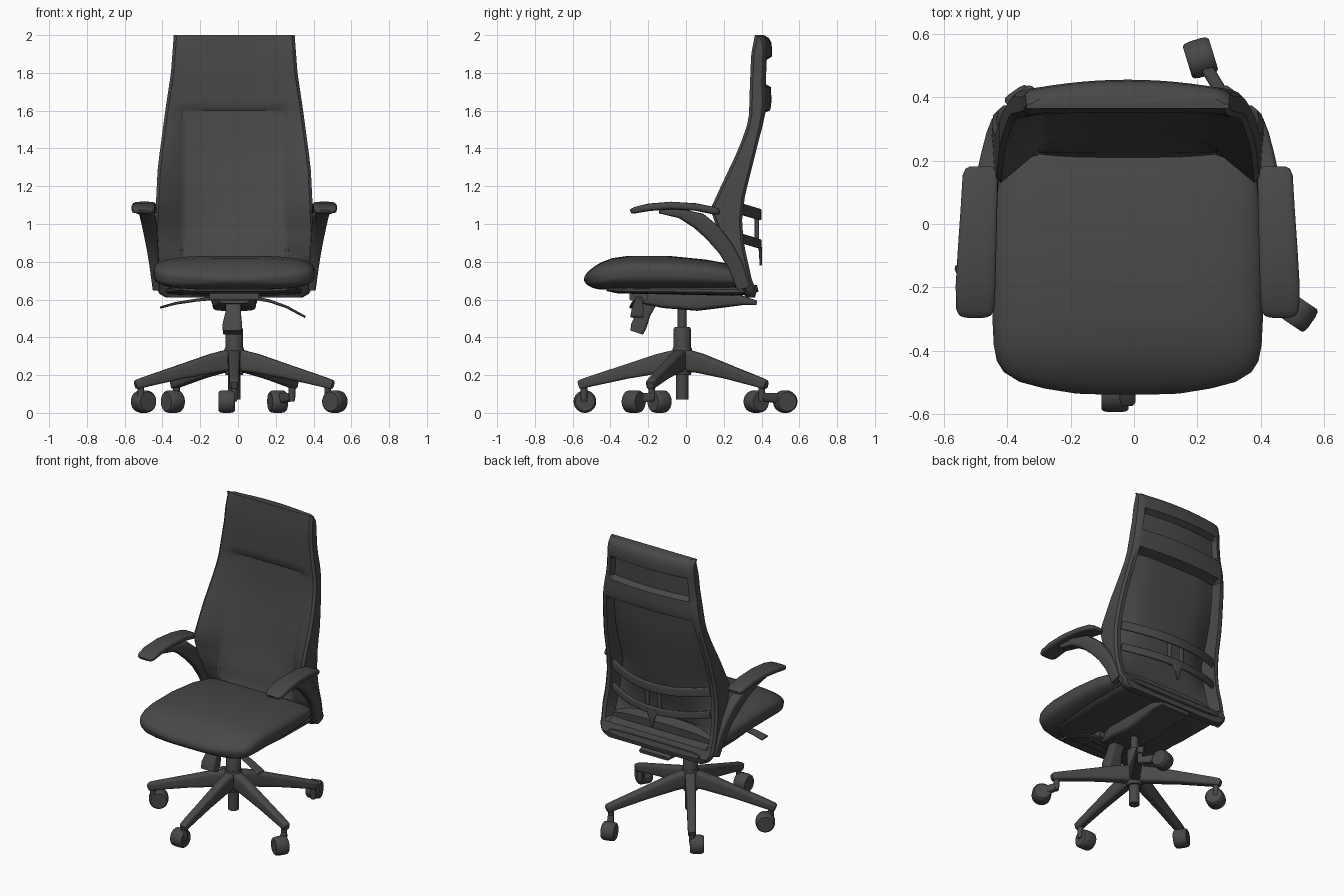
import bpy, bmesh, math
from mathutils import Vector

CX, CY = -0.02, -0.02          # chair axis
mat = bpy.data.materials.new("dark grey")
mat.diffuse_color = (0.065, 0.065, 0.065, 1)


def loft(name, rings, angle=40):
    """Skin a list of equal-length closed rings and cap both ends."""
    bm = bmesh.new()
    vs = [[bm.verts.new(p) for p in r] for r in rings]
    n = len(rings[0])
    for a, b in zip(vs, vs[1:]):
        for i in range(n):
            j = (i + 1) % n
            bm.faces.new((a[i], a[j], b[j], b[i]))
    bm.faces.new(vs[0])
    bm.faces.new(vs[-1])
    bmesh.ops.recalc_face_normals(bm, faces=bm.faces)
    me = bpy.data.meshes.new(name)
    bm.to_mesh(me)
    bm.free()
    me.materials.append(mat)
    me.shade_smooth()
    me.set_sharp_from_angle(angle=math.radians(angle))
    ob = bpy.data.objects.new(name, me)
    bpy.context.collection.objects.link(ob)
    return ob


def sweep(name, pts, side, p=4, n=24, angle=40):
    """Sweep a superellipse along points (x, y, z, half width, half height)."""
    side = Vector(side)
    pos = [Vector(q[:3]) for q in pts]
    rings = []
    for i, q in enumerate(pts):
        t = (pos[min(i + 1, len(pos) - 1)] - pos[max(i - 1, 0)]).normalized()
        up = t.cross(side).normalized()
        sd = up.cross(t)
        ring = []
        for k in range(n):
            a = 2 * math.pi * (k + 0.5) / n
            c, s = math.cos(a), math.sin(a)
            c = math.copysign(abs(c) ** (2 / p), c)
            s = math.copysign(abs(s) ** (2 / p), s)
            ring.append(pos[i] + sd * (c * q[3]) + up * (s * q[4]))
        rings.append(ring)
    return loft(name, rings, angle)


def post(name, x, y, zr):
    """Upright turned part from (z, radius) pairs."""
    return sweep(name, [(x, y, z, r, r) for z, r in zr], (1, 0, 0), p=2)


def interp(table, z):
    """Linear lookup in a table sorted by rising z."""
    if z <= table[0][0]:
        return table[0][1]
    for (a, u), (b, v) in zip(table, table[1:]):
        if z <= b:
            return u + (v - u) * (z - a) / (b - a)
    return table[-1][1]


# ---- backrest: one shell with a recessed panel, rear opening and head pocket
WIDTH = [(.61, .36), (.63, .395), (.68, .425), (.8, .43), (1.1, .415), (1.3, .405),
         (1.6, .365), (1.8, .335), (2, .32)]
CENTRE = [(.61, .32), (.7, .25), (.8, .205), (.88, .215), (1.03, .262), (1.2, .295), (1.4, .335),
          (1.6, .355), (1.8, .352), (2, .365)]
EDGE = [(.61, .32), (.75, .27), (.9, .2), (1, .155), (1.08, .13), (1.2, .185),
        (1.4, .28), (1.55, .333), (1.7, .337), (1.9, .345), (2, .365)]
REAR = [(.61, .365), (.65, .375), (.7, .35), (.9, .305), (1.02, .297), (1.15, .312), (1.4, .375),
        (1.55, .41), (1.65, .42), (1.75, .415), (1.87, .42), (1.95, .425), (1.985, .405), (2, .38)]
COLS = [0, .05, .1, .15, .2, .25, .272, .288]
COLS = [-c for c in COLS[:0:-1]] + COLS


def front_y(x, z, w):
    c, e = interp(CENTRE, z), interp(EDGE, z)
    y = c + (e - c) * (abs(x) / w) ** 3
    return y + (.012 if abs(x) < .28 and .8 < z < 1.61 else 0)


def rear_y(x, z, w, inside):
    f = front_y(x, z, w)
    bulge = max(0, min(1, (z - 1.45) / .17)) * .033 * (1 - (x / w) ** 2)
    y = max(interp(REAR, z) + bulge, f + .03)
    if inside and .715 < z < 1.59:
        y = f + .015
    if inside and 1.735 < z < 1.875:
        y -= .035
    return y


rows = [.61, .63, .65, .68, .705, .725, .765, .79, .81, .86, .92, .97, 1.02, 1.08, 1.14, 1.2,
        1.28, 1.36, 1.44, 1.52, 1.58, 1.6, 1.62, 1.66, 1.725, 1.745, 1.8, 1.865, 1.885, 1.92,
        1.96, 1.985, 2.0]
rings = []
for z in rows:
    w = interp(WIDTH, z)
    e, r = interp(EDGE, z), interp(REAR, z)
    k = (w - .04) / .288       # rear opening follows the outline
    ring = [(x, front_y(x, z, w)) for x in COLS]
    ring += [(w - .015, e), (w, e + .015), (w, r - .015), (w - .015, r)]
    ring += [(x * k, rear_y(x * k, z, w, abs(x) < .28)) for x in reversed(COLS)]
    ring += [(.015 - w, r), (-w, r - .015), (-w, e + .015), (.015 - w, e)]
    rings.append([(x + CX, y, z) for x, y in ring])
loft("backrest", rings, 35)

# ---- lumbar support behind the panel
for name, z, h in (("lumbar_upper_bar", 1.05, .03), ("lumbar_lower_bar", .895, .025)):
    sweep(name, [(CX + x * .073, .29 + .1 * (1 - (x / 5) ** 2), z + .0012 * x * x, h, .01)
                 for x in range(-5, 6)], (0, 0, 1))
for s in (-1, 1):
    sweep("lumbar_upright", [(CX + s * .045, .375, .88, .012, .012),
                             (CX + s * .045, .375, 1.06, .012, .012)], (1, 0, 0))
sweep("lumbar_tail", [(CX, .395, .78, .006, .006), (CX, .395, .84, .02, .008),
                      (CX, .39, .9, .05, .01)], (1, 0, 0))

# ---- seat cushion and pan: (y, top, bottom, half width)
SEAT = [(-.537, .70, .69, .09), (-.53, .722, .675, .18), (-.515, .742, .665, .27),
        (-.495, .76, .657, .345), (-.465, .78, .65, .392), (-.43, .80, .65, .414),
        (-.38, .82, .65, .424), (-.3, .832, .65, .428),
        (-.1, .832, .65, .428), (.1, .812, .65, .42), (.22, .79, .65, .40), (.29, .77, .66, .38)]
sweep("seat", [(CX, y, (t + b) / 2, w, (t - b) / 2) for y, t, b, w in SEAT], (1, 0, 0), 3.2, 48, 60)
sweep("seat_pan", [(CX, -.42, .655, .28, .01), (CX, -.36, .65, .33, .018), (CX, 0, .648, .36, .023),
                   (CX, .25, .645, .36, .025), (CX, .34, .65, .36, .025), (CX, .38, .66, .34, .018)],
      (1, 0, 0), 4, 32)

# ---- armrests
for s in (-1, 1):
    sweep("arm_pad", [(CX + s * x, y, z, w, h) for x, y, z, w, h in (
        (.482, -.294, 1.066, .035, .008), (.482, -.288, 1.068, .05, .013),
        (.482, -.27, 1.073, .06, .017), (.481, -.2, 1.088, .063, .02), (.476, -.08, 1.098, .061, .02),
        (.47, .05, 1.09, .058, .02), (.466, .15, 1.07, .056, .02),
        (.465, .172, 1.065, .048, .016), (.465, .18, 1.063, .036, .01))], (1, 0, 0), 4)
    sweep("arm_support", [(CX + s * x, y, z, w, h) for x, y, z, w, h in (
        (.468, -.14, 1.068, .035, .012), (.462, -.03, 1.055, .04, .025),
        (.452, .07, 1.015, .038, .045), (.442, .145, .95, .035, .047),
        (.432, .21, .87, .03, .043), (.423, .262, .78, .025, .04),
        (.412, .305, .66, .02, .035))], (1, 0, 0), 4)

# ---- tilt mechanism and levers
sweep("tilt_mechanism", [(CX, -.24, .61, .08, .03), (CX, -.12, .6, .115, .045),
                         (CX, .06, .592, .115, .052), (CX, .22, .6, .115, .04),
                         (CX, .3, .595, .12, .025), (CX, .375, .582, .11, .012)], (1, 0, 0), 6)
sweep("lever_mount", [(-.15, -.25, .617, .05, .022), (.11, -.25, .617, .05, .022)], (0, 1, 0), 6)
sweep("tension_paddle", [(-.025, -.17, .61, .045, .03), (-.025, -.22, .53, .04, .035),
                         (-.03, -.25, .46, .052, .042), (-.03, -.262, .425, .05, .035)], (1, 0, 0), 6)
sweep("left_lever", [(-.1, -.25, .61, .02, .01), (-.22, -.255, .597, .02, .008),
                     (-.33, -.26, .58, .03, .007), (-.41, -.265, .558, .035, .006)], (0, 1, 0))
sweep("right_lever", [(.08, -.25, .61, .02, .01), (.17, -.25, .592, .02, .008),
                      (.26, -.255, .56, .03, .007), (.355, -.26, .508, .035, .006)], (0, 1, 0))

# ---- column
post("gas_piston", CX, CY, [(.4, .024), (.6, .024)])
post("column_sleeve", CX, CY, [(.3, .047), (.44, .047), (.455, .04)])
post("column_foot", CX, CY, [(.07, .033), (.25, .033)])
post("base_hub", CX, CY, [(.2, .045), (.22, .052), (.32, .055), (.345, .05)])

# ---- five legs with swivel casters: (caster x, caster y, axle angle)
CASTERS = [(-.06, -.535, 0), (.513, -.277, 56), (.21, .525, 17), (-.345, .372, 35), (-.50, -.14, 125)]
for i, (wx, wy, yaw) in enumerate(CASTERS):
    a = math.radians(-90 + 72 * i)
    d = Vector((math.cos(a), math.sin(a), 0))
    side = (-d.y, d.x, 0)
    sweep("base_leg", [(CX + d.x * r, CY + d.y * r, z, w, h) for r, z, w, h in (
        (.02, .28, .035, .058), (.12, .262, .033, .052), (.3, .217, .029, .038),
        (.5, .163, .026, .027), (.54, .15, .025, .025), (.55, .147, .018, .018))], side, 4)
    tx, ty = CX + d.x * .52, CY + d.y * .52
    post("caster_stem", tx, ty, [(.06, .014), (.085, .018), (.16, .018)])
    link = Vector((wx - tx, wy - ty, 0)).normalized()
    sweep("caster_bracket", [(tx, ty, .085, .02, .022), (wx, wy, .075, .02, .03)],
          (-link.y, link.x, 0))
    ax = Vector((math.cos(math.radians(yaw)), math.sin(math.radians(yaw)), 0))
    c = Vector((wx, wy, .06))
    sweep("caster", [(*(c + ax * o), r, r) for o, r in (
        (-.043, .05), (-.036, .057), (-.02, .06), (.02, .06), (.036, .057), (.043, .05))],
        (0, 0, 1), 2, 28)
